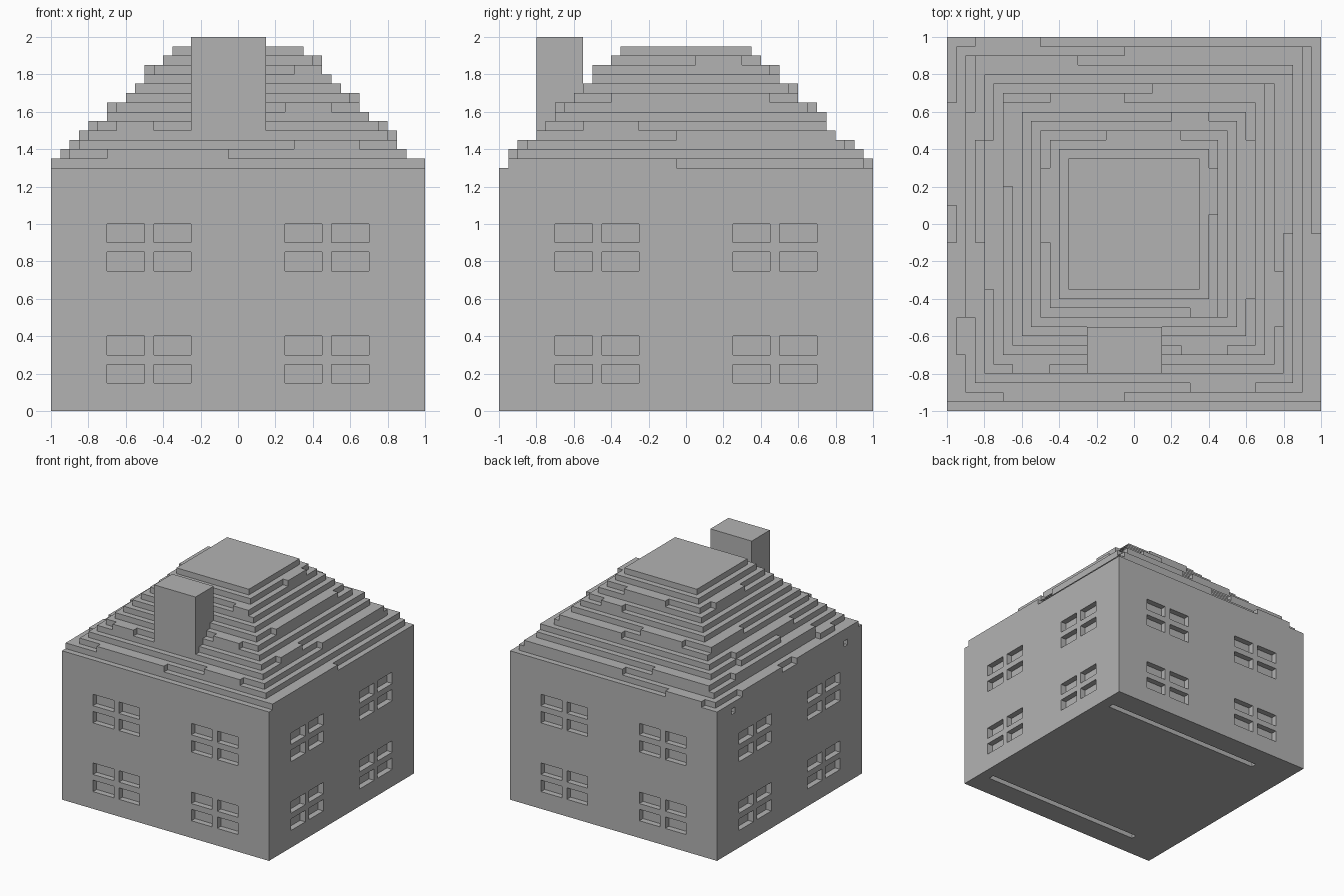
import bpy
import bmesh
from mathutils import Matrix, Vector

cube = bpy.data.objects.get("Cube")
if cube:
    bpy.data.objects.remove(cube, do_unlink=True)

stone = bpy.data.materials.new("plain_grey")
stone.use_nodes = True
GREY = (0.45, 0.45, 0.45, 1)
stone.diffuse_color = GREY
stone.node_tree.nodes["Principled BSDF"].inputs["Base Color"].default_value = GREY


def add_box(bm, low, high):
    low, high = Vector(low), Vector(high)
    size = high - low
    matrix = Matrix.Translation((low + high) / 2) @ Matrix.Diagonal((*size, 1))
    bmesh.ops.create_cube(bm, size=1, matrix=matrix)


def make_object(name, bm):
    mesh = bpy.data.meshes.new(name)
    bm.to_mesh(mesh)
    bm.free()
    mesh.materials.append(stone)
    obj = bpy.data.objects.new(name, mesh)
    bpy.context.collection.objects.link(obj)
    return obj


UNIT = 0.05      # block size
EAVES = 1.3      # wall height

# walls
bm = bmesh.new()
add_box(bm, (-1, -1, 0), (1, 1, EAVES))
walls = make_object("walls", bm)

# window recesses: four panes per window, the same on every side
bm = bmesh.new()
for turn in range(4):
    start = len(bm.verts)
    for x in (-0.7, -0.45, 0.25, 0.5):
        for z in (0.15, 0.3, 0.75, 0.9):
            add_box(bm, (x, -1.02, z), (x + 0.2, -1 + UNIT, z + 0.1))
    bm.verts.ensure_lookup_table()
    bmesh.ops.rotate(bm, verts=bm.verts[start:], cent=(0, 0, 0),
                     matrix=Matrix.Rotation(turn * 1.5707963, 3, "Z"))

# slots under the floor and small beam holes in one side wall
for y in (-0.8, 0.75):
    add_box(bm, (-0.65, y, -0.02), (0.9, y + UNIT, 0.1))
    add_box(bm, (-1.02, y, 1.2), (-0.9, y + UNIT, 1.25))
cutter = make_object("recess_cutter", bm)
cutter.hide_render = True

cut = walls.modifiers.new("recesses", "BOOLEAN")
cut.operation = "DIFFERENCE"
cut.solver = "EXACT"
cut.object = cutter
bpy.context.view_layer.objects.active = walls
bpy.ops.object.modifier_apply(modifier=cut.name)
bpy.data.objects.remove(cutter, do_unlink=True)

# stepped roof, each course one block narrower than the one below
COURSES = 13


def half_width(course):
    return 0.95 - UNIT * course


bm = bmesh.new()
for course in range(COURSES):
    h = half_width(course)
    z = EAVES + course * UNIT
    add_box(bm, (-h, -h, z), (h, h, z + UNIT))
make_object("roof", bm)

# runs of protruding tiles: (course, start, end) along each side
TILES = {
    "front": [(1, -0.7, -0.05), (2, 0.3, 0.65), (4, -0.65, -0.45),
              (6, 0.25, 0.5), (10, 0.3, 0.45)],
    "back": [(0, -0.85, -0.5), (1, -0.05, 0.9), (2, -0.85, -0.3), (5, 0.1, 0.7),
             (6, -0.45, -0.05), (8, 0.2, 0.4), (10, -0.15, 0.25)],
    "left": [(0, -0.95, -0.05), (3, -0.05, 0.8), (4, -0.55, -0.25),
             (7, -0.4, 0.45), (11, 0.05, 0.3)],
    "right": [(0, 0.1, 0.65), (0, -0.95, -0.1), (1, -0.7, -0.5), (2, -0.5, 0.6),
              (3, -0.1, 0.45), (4, -0.35, 0.45), (6, 0.2, 0.65), (10, -0.1, 0.3)],
}
for side, runs in TILES.items():
    bm = bmesh.new()
    for course, a, b in runs:
        inner = half_width(course)
        outer = inner + UNIT
        if side in ("front", "right"):
            inner, outer = -outer, -inner
        z = EAVES + course * UNIT
        if side in ("front", "back"):
            add_box(bm, (a, inner, z), (b, outer, z + UNIT))
        else:
            add_box(bm, (inner, a, z), (outer, b, z + UNIT))
    make_object(side + "_roof_tiles", bm)

# chimney
bm = bmesh.new()
add_box(bm, (-0.25, -0.8, 1.5), (0.15, -0.55, 2))
make_object("chimney", bm)
